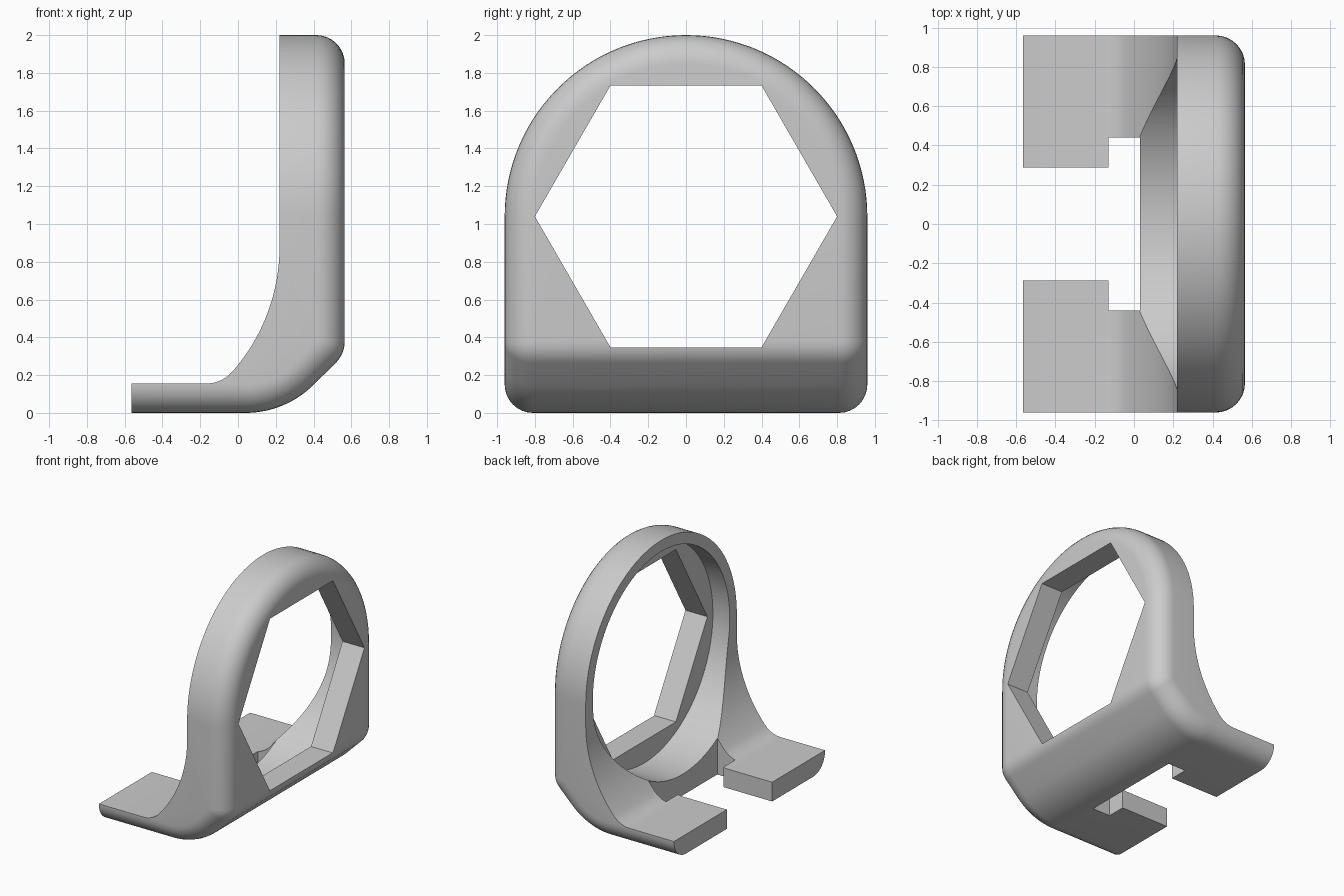
import bpy, bmesh
from math import sin, cos, pi, radians, sqrt
from mathutils import Matrix

cube = bpy.data.objects.get("Cube")
if cube:
    bpy.data.objects.remove(cube, do_unlink=True)

END, FRONT, BACK = -0.565, 0.565, 0.22   # tab end and the ring's two faces
WIDE, MID, R = 0.96, 1.04, 0.15          # half width, ring centre height, edge rounding
SEG = 8


def arc(cx, cz, r, a0, a1, n):
    return [(cx + r * cos(radians(a0 + (a1 - a0) * i / n)),
             cz + r * sin(radians(a0 + (a1 - a0) * i / n))) for i in range(n + 1)]


def outer_path(d):
    """Underside and outer face of the bracket, moved inward by d."""
    knee = 0.16
    kz = 0.312 + knee * 0.414
    return ([(END, d)] + arc(0.04, 0.51, 0.51 - d, -90, -45, 16)
            + arc(FRONT - knee, kz, knee - d, -45, 0, 6) + [(FRONT - d, MID)])


def inner_path():
    """Inner face, sweeping down from the ring to the tabs."""
    return ([(BACK, MID)] + arc(BACK - 1, 0.88, 1.0, 0, -41.3, 20)
            + arc(-0.17, 0.341, 0.186, -48.7, -90, 8) + [(END, 0.155)])


# Half widths and inward offsets across the rounded edge
steps = [(WIDE - R + R * sin(pi / 2 * i / SEG), R - R * cos(pi / 2 * i / SEG))
         for i in range(SEG + 1)]

bm = bmesh.new()

# Lower bracket: profile slices lofted across the width
slices = []
for y, d in [(-w, d) for w, d in reversed(steps)] + steps:
    slices.append([bm.verts.new((x, y, z)) for x, z in outer_path(d) + inner_path()])
count = len(slices[0])
open_edge = len(outer_path(0)) - 1
for a, b in zip(slices, slices[1:]):
    for i in range(count):
        if i != open_edge:
            j = (i + 1) % count
            bm.faces.new((a[i], a[j], b[j], b[i]))
bm.faces.new(slices[0])
bm.faces.new(slices[-1])

# Upper arch: the same rounded edge turned through half a circle
TURN = 64


def half_ring(x, w):
    return [bm.verts.new((x, w * cos(pi * i / TURN), MID + w * sin(pi * i / TURN)))
            for i in range(TURN + 1)]


rings = [half_ring(FRONT - d, w) for w, d in steps]
rings += [half_ring(BACK, w) for w, d in reversed(steps)]
for a, b in zip(rings, rings[1:]):
    for i in range(TURN):
        bm.faces.new((a[i], a[i + 1], b[i + 1], b[i]))
bm.faces.new(rings[0])
bm.faces.new(rings[-1])

bmesh.ops.remove_doubles(bm, verts=bm.verts, dist=0.0001)
bmesh.ops.recalc_face_normals(bm, faces=bm.faces)
mesh = bpy.data.meshes.new("ring_bracket")
bm.to_mesh(mesh)
bm.free()
bracket = bpy.data.objects.new("ring_bracket", mesh)
bpy.context.collection.objects.link(bracket)

grey = bpy.data.materials.new("plain_grey")
grey.use_nodes = True
colour = (0.6, 0.6, 0.6, 1)
grey.diffuse_color = colour
grey.node_tree.nodes["Principled BSDF"].inputs["Base Color"].default_value = colour
mesh.materials.append(grey)


def cut(name, x0, x1, build):
    """Cut a shape running from x0 to x1 out of the bracket."""
    shape = bmesh.new()
    build(shape, x0, x1)
    data = bpy.data.meshes.new(name)
    shape.to_mesh(data)
    shape.free()
    data.materials.append(grey)
    cutter = bpy.data.objects.new(name, data)
    cutter.hide_render = True
    bpy.context.collection.objects.link(cutter)
    mod = bracket.modifiers.new(name, "BOOLEAN")
    mod.operation, mod.solver, mod.object = "DIFFERENCE", "EXACT", cutter
    bpy.context.view_layer.objects.active = bracket
    bpy.ops.object.modifier_apply(modifier=name)
    bpy.data.objects.remove(cutter, do_unlink=True)


def prism(sides, radius):
    def build(shape, x0, x1):
        turn = Matrix.Rotation(pi / 2, 4, "Y")
        spin = Matrix.Rotation(pi / 2, 4, "X")
        place = Matrix.Translation(((x0 + x1) / 2, 0, MID))
        bmesh.ops.create_cone(shape, cap_ends=True, segments=sides, radius1=radius,
                              radius2=radius, depth=x1 - x0)
        # Put a corner exactly on the y axis
        bmesh.ops.transform(shape, matrix=turn, verts=shape.verts)
        if not any(abs(v.co.z) < 0.001 for v in shape.verts):
            bmesh.ops.transform(shape, matrix=spin, verts=shape.verts)
        bmesh.ops.transform(shape, matrix=place, verts=shape.verts)
    return build


def block(half):
    def build(shape, x0, x1):
        bmesh.ops.create_cube(shape, size=1)
        for v in shape.verts:
            v.co = ((x0 + x1) / 2 + v.co.x * (x1 - x0), v.co.y * 2 * half, 0.2 + v.co.z * 0.6)
    return build


cut("round_bore", -0.9, 0.37, prism(128, 0.87))
cut("hexagon_opening", 0.1, 0.8, prism(6, 0.8))
cut("notch", -0.13, 0.03, block(0.44))
cut("slot", -0.9, -0.08, block(0.288))

# Smooth shading with crisp edges
bpy.ops.object.select_all(action="DESELECT")
bracket.select_set(True)
bpy.context.view_layer.objects.active = bracket
bpy.ops.object.shade_smooth_by_angle(angle=radians(30))
